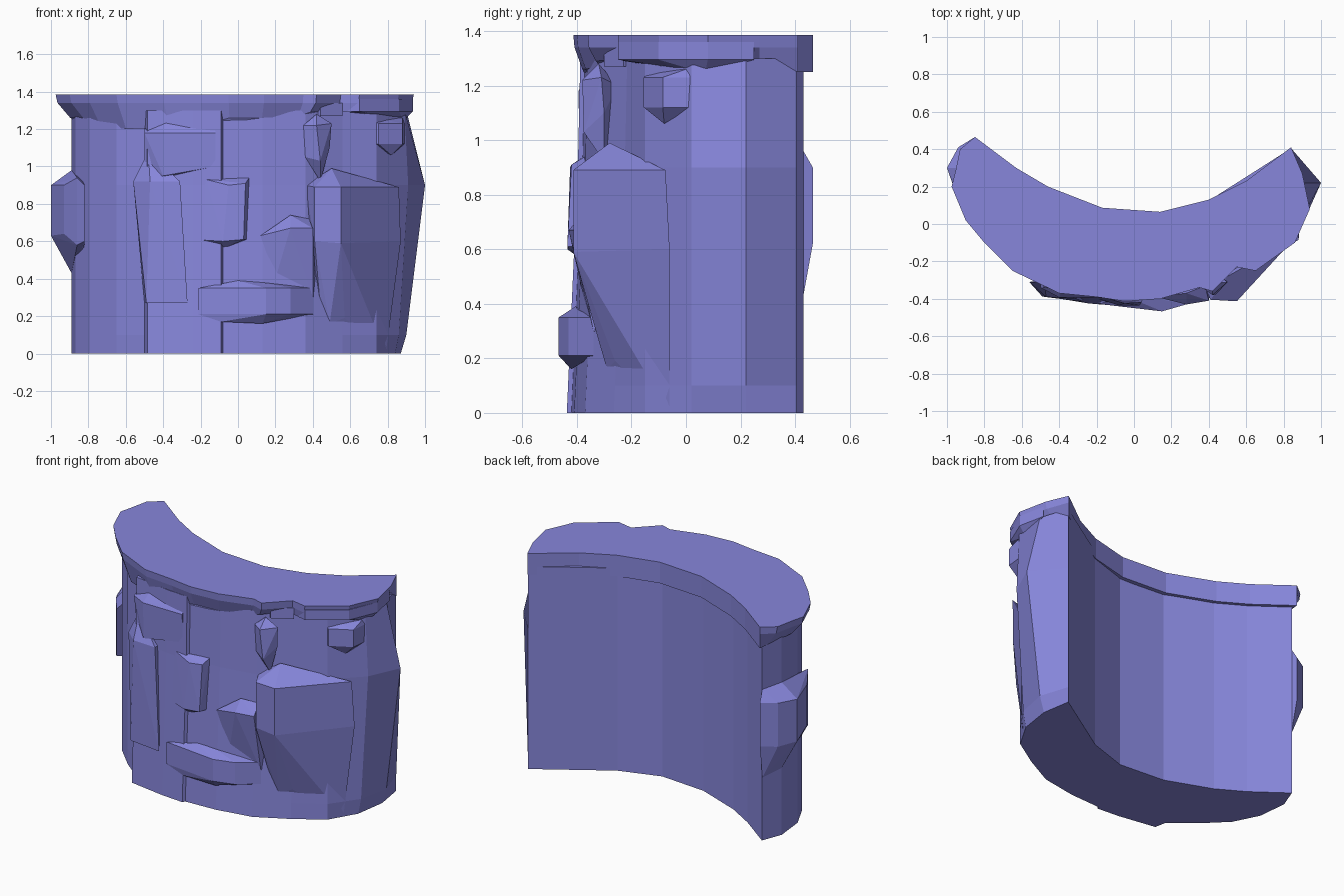
import bpy, bmesh

# Blue-violet stone
stone = bpy.data.materials.new("stone")
stone.diffuse_color = (.242, .24, .71, 1)


def finish(name, bm):
    bmesh.ops.recalc_face_normals(bm, faces=bm.faces)
    me = bpy.data.meshes.new(name)
    bm.to_mesh(me)
    bm.free()
    me.materials.append(stone)
    ob = bpy.data.objects.new(name, me)
    bpy.context.collection.objects.link(ob)
    return ob


def loft(name, rings):
    """Closed solid through rings of 3D points with equal counts."""
    bm = bmesh.new()
    rows = [[bm.verts.new(p) for p in r] for r in rings]
    n = len(rows[0])
    for a, b in zip(rows, rows[1:]):
        for i in range(n):
            j = (i + 1) % n
            bm.faces.new((a[i], a[j], b[j], b[i]))
    bm.faces.new(rows[0][::-1])
    bm.faces.new(rows[-1])
    return finish(name, bm)


def rock(name, pts):
    """Convex faceted lump."""
    bm = bmesh.new()
    for p in pts:
        bm.verts.new(p)
    res = bmesh.ops.convex_hull(bm, input=bm.verts)
    junk = {g for g in res["geom_interior"] + res["geom_unused"]
            if isinstance(g, bmesh.types.BMVert)}
    bmesh.ops.delete(bm, geom=list(junk), context='VERTS')
    bmesh.ops.dissolve_limit(bm, angle_limit=0.03, verts=bm.verts, edges=bm.edges)
    return finish(name, bm)


# Curved wall: fixed inner arc, outer face varies with height
back = [(-.84, .43), (-.63, .275), (-.46, .175), (-.17, .065), (.14, .04), (.4, .125), (.84, .405)]
front = [(.74, -.15), (.56, -.265), (.36, -.37), (.13, -.41), (-.08, -.42),
         (-.09, -.437), (-.24, -.425), (-.485, -.385), (-.5, -.31), (-.65, -.19),
         (-.79, -.05), (-.87, .11), (-.89, .3)]
right = {0: (.87, .84), .1: (.9, .86), .9: (1.0, .91), 1.3: (.9, .89)}
rings = []
for z, (xa, xb) in right.items():
    pull = .045 * min(z, 1.1)
    out = [(xa, .22), (xb, .02)] + [(x, y + pull * (y < -.2)) for x, y in front]
    rings.append([(x, y, z) for x, y in back + out])
loft("curved_wall", rings)

# Top slab: thin vertical lip, underside sloping back into the wall
slab_back = [(-.85, .465), (-.63, .3), (-.46, .2), (-.17, .087), (.14, .065), (.4, .13), (.6, .23), (.84, .41)]
slab_front = [(.9, .27), (.94, .08), (.86, -.1), (.65, -.25), (.55, -.23), (.42, -.36), (.35, -.34),
              (.14, -.4), (-.05, -.413), (-.2, -.39), (-.4, -.37), (-.65, -.25), (-.8, -.1),
              (-.9, .02), (-.975, .2), (-.955, .28), (-.93, .4)]
low = [1.28, 1.25, 1.27, 1.29, 1.3, 1.29, 1.27, 1.26, 1.26, 1.22, 1.21, 1.2, 1.22, 1.26, 1.26, 1.25, 1.25]


def slab_ring(z, s, under=False):
    b = [(x, y, 1.25 if under else z) for x, y in slab_back]
    f = [(x * s, y * s if y < 0 else y, low[i] if under else z)
         for i, (x, y) in enumerate(slab_front)]
    return b + f


loft("top_slab", [slab_ring(0, .92, True), slab_ring(1.34, .99), slab_ring(1.385, 1)])

# Thicker lip block at the right end
rock("right_lip", [(x, y, z) for z in (1.295, 1.36) for x, y in
     [(.56, -.22), (.65, -.25), (.86, -.1), (.935, .08), (.9, .25), (.7, 0)]]
     + [(.885, .07, 1.245), (.83, -.06, 1.27)])

# Ear block wrapped round the left end
rock("left_ear", [(-1, .3, .63), (-1, .3, .9), (-.94, .41, .62), (-.94, .41, .9),
                  (-.85, .465, .62), (-.85, .465, .9), (-.89, .3, .43), (-.84, .425, .4),
                  (-.89, .3, .98), (-.84, .425, .97), (-.93, .1, .64), (-.93, .1, .9),
                  (-.86, -.01, .58), (-.86, -.01, .94), (-.82, -.06, .6), (-.82, -.06, .9)])

# Left brow and cheek plates
rock("left_brow", [(-.5, -.34, 1.18), (-.12, -.395, 1.18), (-.4, -.393, 1.18), (-.38, -.34, 1.25),
                   (-.12, -.36, 1.23), (-.5, -.3, 1.2), (-.5, -.3, .9), (-.4, -.385, .95),
                   (-.12, -.39, 1.0), (-.12, -.3, 1.23), (-.12, -.3, 1.0)])
rock("left_cheek", [(-.56, -.31, .92), (-.47, -.39, .92), (-.31, -.4, .92), (-.48, -.31, 1.08),
                    (-.49, -.388, .27), (-.27, -.416, .27), (-.5, -.3, .27), (-.31, -.3, .92)])

# Nose: tapered block with a sloped top
rock("nose", [(-.17, -.39, .93), (.04, -.42, .91), (.06, -.37, .94), (-.05, -.425, .9),
              (-.24, -.385, .61), (-.08, -.435, .6), (.03, -.435, .61), (.05, -.37, .61),
              (-.08, -.38, .56), (-.17, -.35, .75), (-.1, -.34, .93)])

# Mouth ledge
rock("mouth", [(x, y, z) for z in (.21, .35) for x, y in
               [(-.21, -.425), (.15, -.467), (.28, -.43), (.4, -.34), (0, -.36)]]
     + [(0, -.405, .39), (.13, -.4, .38), (.13, -.42, .16), (-.09, -.43, .17)])

# Right cheek: small wedge, then the large boulder running down into the wall
rock("small_cheek", [(.12, -.39, .63), (.28, -.43, .67), (.4, -.41, .67), (.28, -.37, .74),
                     (.38, -.33, .72), (.4, -.34, .3), (.2, -.37, .4), (.42, -.28, .28)])
rock("large_cheek", [(.41, -.405, .6), (.55, -.413, .59), (.41, -.405, .89), (.55, -.413, .89),
                     (.36, -.3, .9), (.38, -.3, .6), (.5, -.28, .99), (.86, -.075, .89),
                     (.87, -.06, .6), (.49, -.29, .16), (.44, -.3, .25), (.6, -.1, .6),
                     (.57, -.26, .19), (.79, -.06, .0)])

# Upright sliver and small block under the slab
rock("right_brow", [(.35, -.33, 1.22), (.42, -.38, 1.22), (.5, -.31, 1.23), (.42, -.32, 1.28),
                    (.36, -.33, 1.05), (.44, -.375, 1.03), (.49, -.3, 1.1), (.44, -.3, .92), (.42, -.25, 1.2)])
rock("slab_connector", [(x, y, z) for x, y in [(.44, -.3), (.56, -.23), (.5, -.15), (.4, -.25)] for z in (1.27, 1.34)])
rock("right_small_block", [(x, y, z) for z in (1.12, 1.23) for x, y in
                           [(.7, -.13), (.75, -.155), (.88, -.085), (.89, .02), (.75, 0)]]
     + [(.82, -.08, 1.06), (.69, -.1, 1.27), (.88, 0, 1.26)])
